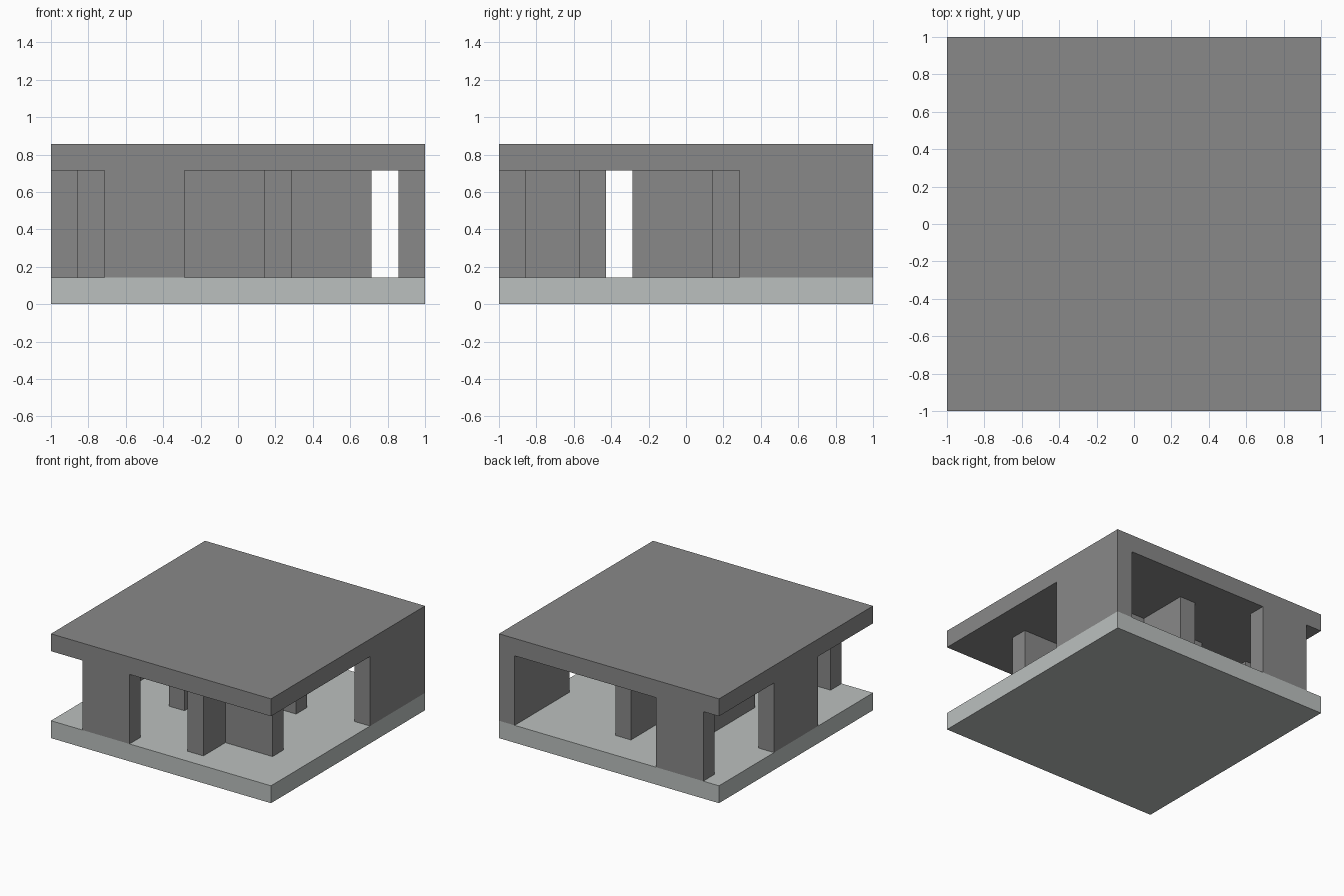
import bpy
import bmesh

cube = bpy.data.objects.get("Cube")
if cube:
    bpy.data.objects.remove(cube, do_unlink=True)

CELL = 1 / 7   # the plan is a 14 x 14 grid of cells
HALF = 7


def make_material(name, color):
    mat = bpy.data.materials.new(name)
    mat.use_nodes = True
    mat.diffuse_color = color
    mat.node_tree.nodes["Principled BSDF"].inputs["Base Color"].default_value = color
    return mat


concrete = make_material("dark_grey_concrete", (0.25, 0.25, 0.25, 1))
pale_stone = make_material("pale_grey_stone", (0.50, 0.53, 0.52, 1))


def extrude_plan(name, outline, bottom, top, mat):
    """Extrude a plan outline, given in grid cells, between two levels."""
    bm = bmesh.new()
    base = bm.faces.new([bm.verts.new(((x - HALF) * CELL, (y - HALF) * CELL, bottom * CELL))
                         for x, y in outline])
    cap = bmesh.ops.extrude_face_region(bm, geom=[base])["geom"]
    bmesh.ops.translate(bm, vec=(0, 0, (top - bottom) * CELL),
                        verts=[v for v in cap if isinstance(v, bmesh.types.BMVert)])
    bmesh.ops.recalc_face_normals(bm, faces=bm.faces)
    mesh = bpy.data.meshes.new(name)
    bm.to_mesh(mesh)
    bm.free()
    mesh.materials.append(mat)
    obj = bpy.data.objects.new(name, mesh)
    bpy.context.collection.objects.link(obj)
    return obj


def rect(x0, y0, x1, y1):
    return [(x0, y0), (x1, y0), (x1, y1), (x0, y1)]


# Floor and roof slabs
extrude_plan("floor_slab", rect(0, 0, 14, 14), 0, 1, pale_stone)
extrude_plan("roof_slab", rect(0, 0, 14, 14), 5, 6, concrete)

# Walls between the slabs
walls = {
    "front_wall": rect(2, 0, 5, 1),
    "back_wall": rect(1, 13, 4, 14),
    "left_wall": rect(13, 9, 14, 14),
    "right_wall": rect(0, 5, 1, 9),
    # L-shaped partition near the front
    "front_partition": [(8, 1), (9, 1), (9, 3), (12, 3), (12, 4), (8, 4)],
    # Branching partition in the middle
    "central_partition": [(4, 5), (5, 5), (5, 8), (10, 8), (10, 9),
                          (8, 9), (8, 12), (7, 12), (7, 9), (4, 9)],
}
for name, outline in walls.items():
    extrude_plan(name, outline, 1, 5, concrete)
